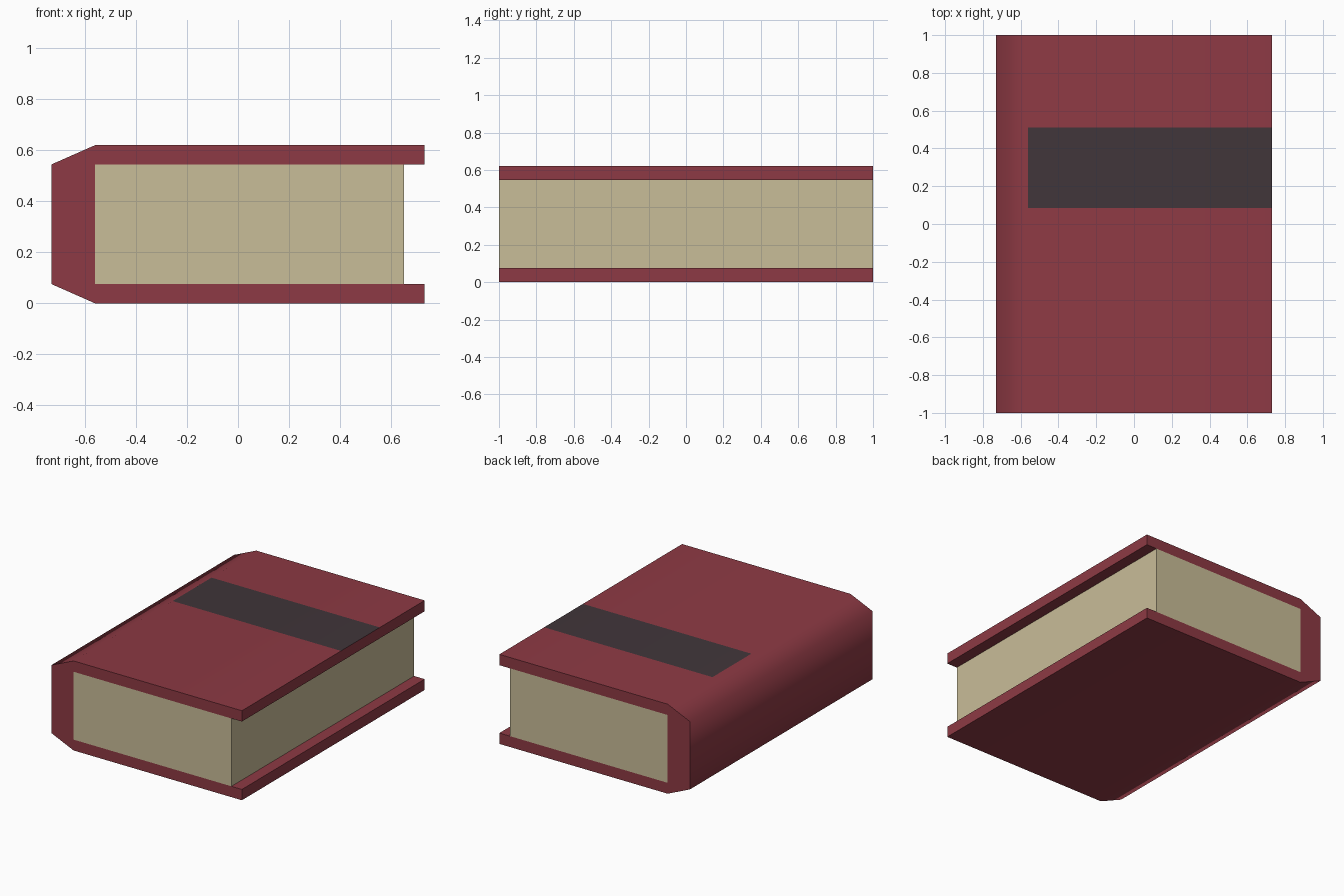
import bpy, bmesh, math

if "Cube" in bpy.data.objects:
    bpy.data.objects.remove(bpy.data.objects["Cube"])


def material(name, rgb):
    m = bpy.data.materials.new(name)
    m.diffuse_color = (*rgb, 1.0)
    m.use_nodes = True
    m.node_tree.nodes["Principled BSDF"].inputs["Base Color"].default_value = m.diffuse_color
    return m


cover_red = material("cover red", (0.270, 0.042, 0.058))
band_dark = material("band charcoal", (0.052, 0.036, 0.042))
page_cream = material("page cream", (0.584, 0.509, 0.314))


def extrude_profile(name, profile, stations, mats):
    """Sweep an xz profile along y through the given stations, with capped ends."""
    bm = bmesh.new()
    rings = [[bm.verts.new((x, y, z)) for x, z in profile] for y in stations]
    n = len(profile)
    for a, b in zip(rings, rings[1:]):
        for i in range(n):
            j = (i + 1) % n
            bm.faces.new((a[i], a[j], b[j], b[i]))
    bm.faces.new(rings[0])
    bm.faces.new(rings[-1])
    bmesh.ops.recalc_face_normals(bm, faces=bm.faces)
    mesh = bpy.data.meshes.new(name)
    bm.to_mesh(mesh)
    bm.free()
    for m in mats:
        mesh.materials.append(m)
    obj = bpy.data.objects.new(name, mesh)
    bpy.context.collection.objects.link(obj)
    return obj


H, T = 0.62, 0.075            # book height, board thickness
EDGE, HINGE = 0.73, -0.56     # fore edge of boards, spine hinge
BAND = (0.085, 0.51)          # painted band across the front board

# Cover: C-shaped section with a chamfered spine
lower = [(HINGE, T), (EDGE, T), (EDGE, 0), (HINGE, 0), (-EDGE, T)]
upper = [(x, H - z) for x, z in reversed(lower)]
cover = extrude_profile("cover", lower + upper, [-1, *BAND, 1], [cover_red, band_dark])

# Band: only the middle strip of the flat upper board
for p in cover.data.polygons:
    if p.normal.z > 0.99 and p.center.z > H - 0.01 and BAND[0] < p.center.y < BAND[1]:
        p.material_index = 1

# Spine is smooth shaded, right-angled board edges stay sharp
bpy.context.view_layer.objects.active = cover
cover.select_set(True)
bpy.ops.object.shade_smooth_by_angle(angle=math.radians(70))

# Page block, flush with the boards at head and tail
extrude_profile("pages", [(HINGE, T), (0.65, T), (0.65, H - T), (HINGE, H - T)],
                [-1, 1], [page_cream])
